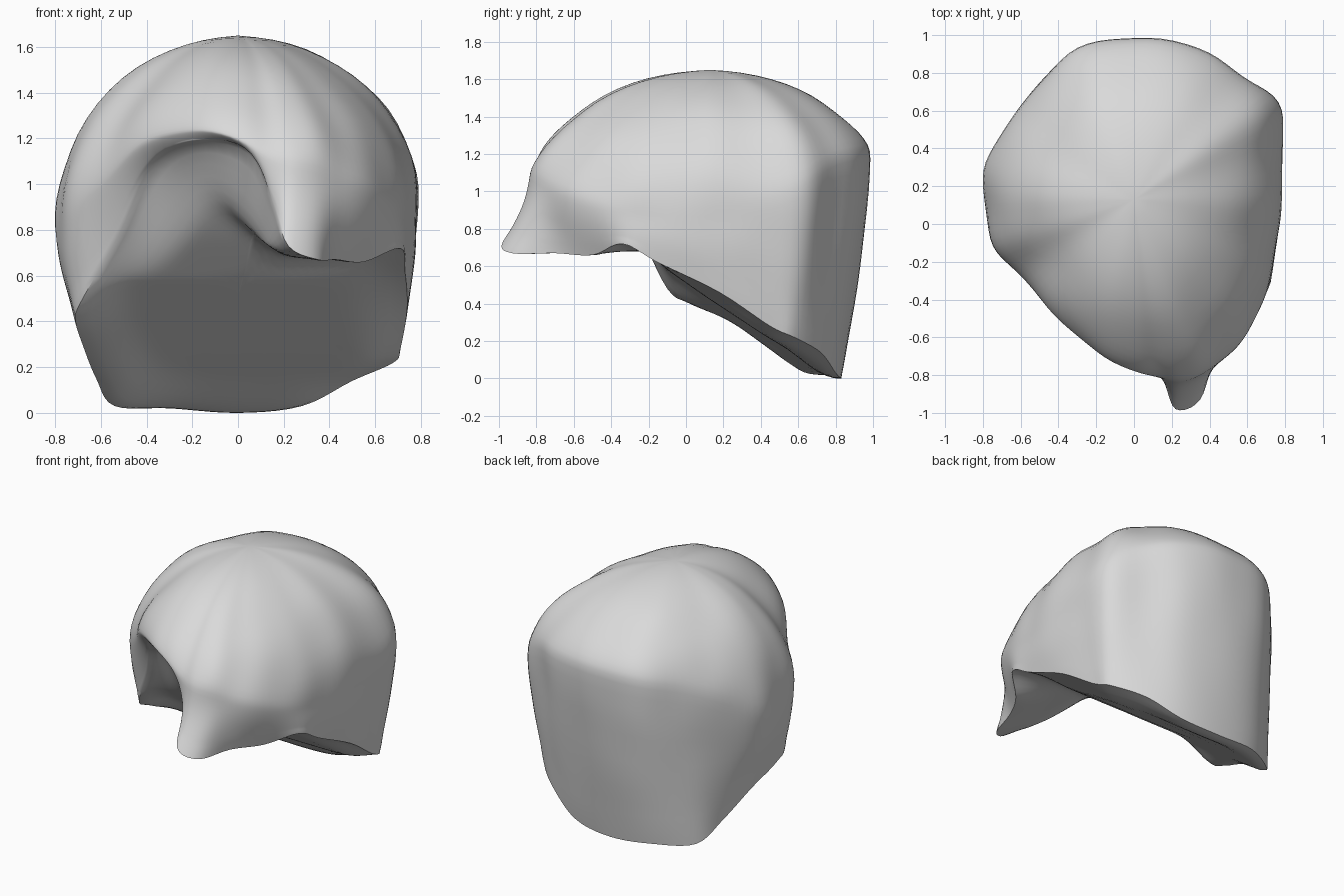
import bpy, bmesh, math
from mathutils import Vector, noise

if "Cube" in bpy.data.objects:
    bpy.data.objects.remove(bpy.data.objects["Cube"])

# Spokes around the hair, from the front counter-clockwise:
# widest point (x, y, z), then hem point (x, y, z)
SPOKES = [
    (0.00, -0.78, 1.20, 0.05, -0.74, 1.15),
    (0.14, -0.81, 1.12, 0.15, -0.82, 0.92),
    (0.24, -0.83, 1.10, 0.22, -0.98, 0.73),
    (0.36, -0.80, 1.08, 0.35, -0.93, 0.67),
    (0.47, -0.72, 1.03, 0.43, -0.70, 0.67),
    (0.60, -0.58, 0.98, 0.55, -0.50, 0.66),
    (0.71, -0.36, 0.92, 0.71, -0.34, 0.72),
    (0.76, -0.15, 0.90, 0.73, -0.15, 0.62),
    (0.79, 0.10, 0.90, 0.74, 0.18, 0.46),
    (0.79, 0.40, 0.95, 0.71, 0.45, 0.28),
    (0.77, 0.65, 1.05, 0.68, 0.58, 0.22),
    (0.57, 0.78, 1.15, 0.50, 0.72, 0.14),
    (0.35, 0.94, 1.20, 0.28, 0.80, 0.03),
    (0.00, 0.99, 1.20, 0.00, 0.83, 0.00),
    (-0.30, 0.94, 1.18, -0.30, 0.80, 0.02),
    (-0.50, 0.75, 1.12, -0.54, 0.66, 0.03),
    (-0.66, 0.54, 1.00, -0.62, 0.48, 0.15),
    (-0.79, 0.33, 0.88, -0.68, 0.25, 0.30),
    (-0.79, 0.10, 0.85, -0.71, 0.02, 0.40),
    (-0.75, -0.12, 0.88, -0.69, -0.10, 0.48),
    (-0.60, -0.27, 1.00, -0.52, -0.25, 0.78),
    (-0.42, -0.48, 1.18, -0.38, -0.42, 1.08),
    (-0.20, -0.68, 1.24, -0.20, -0.64, 1.19),
]
CROWN = Vector((0.0, 0.13, 1.65))
SUB, DOME, SIDE, UNDER = 5, 16, 12, 20
# underside height along y
FLOOR = [(-1.0, 0.98), (-0.65, 0.97), (-0.45, 0.92), (-0.32, 0.78), (-0.1, 0.58),
         (0.1, 0.44), (0.45, 0.21), (0.85, 0.0)]


def smooth(t):
    t = min(max(t, 0.0), 1.0)
    return t * t * (3 - 2 * t)


def floor_height(x, y):
    """Sloping underside, with a raised brow on the open side of the fringe."""
    z = FLOOR[-1][1]
    for (y0, z0), (y1, z1) in zip(FLOOR, FLOOR[1:]):
        if y < y1:
            z = z0 + (z1 - z0) * (y - y0) / (y1 - y0)
            break
    cap = 0.98 - 0.30 * smooth((x + 0.2) / 0.45)
    return min(z, cap)


def catmull(a, b, c, d, t):
    return 0.5 * (2 * b + (c - a) * t + (2 * a - 5 * b + 4 * c - d) * t * t
                  + (3 * b - a - 3 * c + d) * t ** 3)


def spoke_at(k, t):
    """Smoothly blended widest point and hem point."""
    rows = [SPOKES[(k + o) % len(SPOKES)] for o in (-1, 0, 1, 2)]
    v = [catmull(*col, t) for col in zip(*rows)]
    return Vector(v[:3]), Vector(v[3:])


CORE = Vector((0.0, 0.0, floor_height(0.0, 0.0)))


def section(wide, hem):
    """One line from the crown, over the dome, down to the hem and under."""
    pts = []
    flat = (wide - CROWN).xy.normalized()
    power = 1 + 0.45 * abs(flat.y)
    for i in range(1, DOME + 1):
        a = i / DOME * math.pi / 2
        p = CROWN.lerp(wide, math.sin(a))
        p.z = wide.z + (CROWN.z - wide.z) * max(math.cos(a), 0.0) ** power
        pts.append(p)
    for i in range(1, SIDE + 1):
        s = i / SIDE
        p = wide.lerp(hem, s ** 1.5)
        p.z = wide.z + (hem.z - wide.z) * s
        pts.append(p)
    # gentle lumps in the sculpted surface, fading out at hem and crown
    for i, p in enumerate(pts):
        fade = math.sin(math.pi * (i + 1) / (DOME + SIDE))
        out = (p - Vector((0, 0.1, 0.8))).normalized()
        p += out * 0.018 * fade * noise.noise(p * 4.0)
    for i in range(1, UNDER):
        s = i / UNDER
        p = hem.lerp(CORE, s)
        w = smooth(s / 0.35)
        p.z = hem.z * (1 - w) + floor_height(p.x, p.y) * w
        pts.append(p)
    return pts


# Hair cap: closed shell with swept fringe, side tufts and sloping underside
bm = bmesh.new()
lines = []
for k in range(len(SPOKES)):
    for j in range(SUB):
        lines.append([bm.verts.new(p) for p in section(*spoke_at(k, j / SUB))])
top, core = bm.verts.new(CROWN), bm.verts.new(CORE)
for i, a in enumerate(lines):
    b = lines[(i + 1) % len(lines)]
    bm.faces.new((top, a[0], b[0]))
    bm.faces.new((core, b[-1], a[-1]))
    for j in range(len(a) - 1):
        bm.faces.new((a[j], a[j + 1], b[j + 1], b[j]))
# soften the surface everywhere except the hem
soft = [v for ln in lines for n, v in enumerate(ln) if abs(n - DOME - SIDE + 1) > 1]
for _ in range(4):
    bmesh.ops.smooth_vert(bm, verts=soft, factor=0.5,
                          use_axis_x=True, use_axis_y=True, use_axis_z=True)
low = min(v.co.z for v in bm.verts)
bmesh.ops.translate(bm, verts=bm.verts, vec=(0, 0, -low))
bmesh.ops.recalc_face_normals(bm, faces=bm.faces)
mesh = bpy.data.meshes.new("hair_cap")
bm.to_mesh(mesh)
bm.free()

hair = bpy.data.objects.new("hair_cap", mesh)
bpy.context.collection.objects.link(hair)
grey = bpy.data.materials.new("light_grey")
grey.diffuse_color = (0.7, 0.7, 0.7, 1)
grey.use_nodes = True
grey.node_tree.nodes["Principled BSDF"].inputs["Base Color"].default_value = grey.diffuse_color
mesh.materials.append(grey)

bpy.context.view_layer.objects.active = hair
hair.select_set(True)
bpy.ops.object.shade_smooth_by_angle(angle=math.radians(40))
